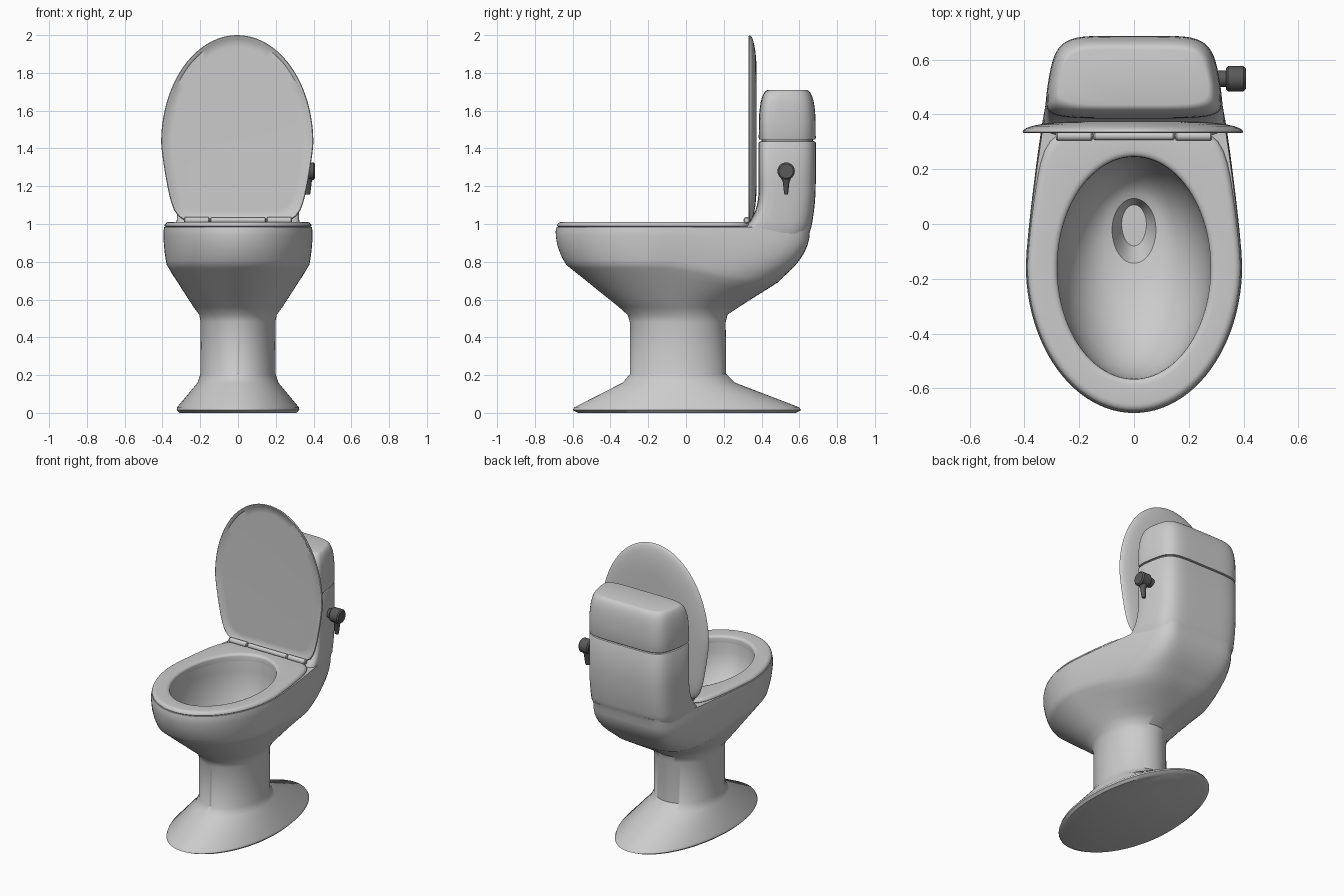
import bpy, bmesh, math
from mathutils import Vector

if "Cube" in bpy.data.objects:
    bpy.data.objects.remove(bpy.data.objects["Cube"])

N = 96


def material(name, v):
    m = bpy.data.materials.new(name)
    m.diffuse_color = (v, v, v, 1)
    m.use_nodes = True
    m.node_tree.nodes["Principled BSDF"].inputs["Base Color"].default_value = m.diffuse_color
    return m


ceramic = material("grey_ceramic", 0.6)
dark = material("dark_metal", 0.1)


def ring(zf, front, back, w, yc, nf=2, nb=2, taper=0.0, zb=None):
    """Egg outline: superellipse front and back halves, back half tapering."""
    zb = zf if zb is None else zb
    pts = []
    for i in range(N):
        a = 2 * math.pi * i / N
        c, s = math.cos(a), math.sin(a)
        n = nb if s > 0 else nf
        r = (abs(c) ** n + abs(s) ** n) ** (-1 / n)
        x, t = c * r * w, s * r
        y = yc + t * ((back - yc) if s > 0 else (yc - front))
        if t > 0:
            x *= 1 - taper * t ** 1.3
        k = min(1, max(0, (y + 0.15) / 0.55))
        k = k * k * (3 - 2 * k)
        pts.append(Vector((x, y, zf + (zb - zf) * k)))
    return pts


def loft(name, rings, mat, wrap=False):
    """Skin equal rings, cap or wrap the ends, and shade by angle."""
    bm = bmesh.new()
    vs = [[bm.verts.new(p) for p in r] for r in rings]
    pairs = list(zip(vs, vs[1:])) + ([(vs[-1], vs[0])] if wrap else [])
    for a, b in pairs:
        m = len(a)
        for i in range(m):
            j = (i + 1) % m
            bm.faces.new((a[i], a[j], b[j], b[i]))
    if not wrap:
        bm.faces.new(vs[0])
        bm.faces.new(vs[-1])
    bmesh.ops.recalc_face_normals(bm, faces=bm.faces)
    me = bpy.data.meshes.new(name)
    bm.to_mesh(me)
    bm.free()
    ob = bpy.data.objects.new(name, me)
    bpy.context.collection.objects.link(ob)
    me.materials.append(mat)
    bpy.ops.object.select_all(action='DESELECT')
    ob.select_set(True)
    bpy.context.view_layer.objects.active = ob
    bpy.ops.object.shade_smooth_by_angle(angle=math.radians(40))


def arc(n):
    """Sine and cosine over a quarter turn."""
    return [(math.sin(k / n * math.pi / 2), math.cos(k / n * math.pi / 2))
            for k in range(n + 1)]


# Foot and column
body = [ring(z, f, b, w, -0.03) for z, f, b, w in (
    (0, -0.57, 0.58, 0.31), (0.015, -0.60, 0.61, 0.325),
    (0.03, -0.59, 0.598, 0.322), (0.16, -0.335, 0.26, 0.214),
    (0.205, -0.297, 0.213, 0.199), (0.48, -0.297, 0.21, 0.198),
    (0.52, -0.31, 0.22, 0.205))]
# Flared underside of the bowl
for k in range(5):
    u = k / 4
    body.append(ring(0.56 + 0.205 * u, -0.355 - 0.255 * u, 0.28 + 0.205 * u,
                     0.235 + 0.131 * u, -0.06 - 0.08 * u, nb=2 + 2 * u,
                     taper=0.16 * u, zb=0.56 + 0.13 * u))
# Bowl side wall, rolling over to the rim
for k in range(8):
    u = k / 7
    s = 1 - (1 - u) ** 2
    body.append(ring(0.785 + 0.175 * u, -0.635 - 0.055 * s, 0.51 + 0.145 * s,
                     0.378 + 0.017 * s, -0.15, nb=4.5 + 5.5 * u,
                     taper=0.19 + 0.09 * u, zb=0.715 + 0.24 * u))
body.append(ring(0.985, -0.685, 0.664, 0.391, -0.15, nb=10, taper=0.28))
body.append(ring(0.985, -0.57, 0.25, 0.285, -0.16))
# Hollow inside of the bowl down to the drain
for s, q in arc(12)[:-1]:
    body.append(ring(0.95 - 0.36 * s, -0.08 - 0.485 * q, 0.07 + 0.175 * q,
                     0.05 + 0.23 * q, -0.16 * q))
body.append(ring(0.5, -0.08, 0.07, 0.045, 0))
loft("bowl_and_pedestal", body, ceramic)


# Cistern blending up out of the bowl
def tank(z, d, front=0.385, back=0.687, w=0.32):
    return ring(z, front + d, back - d, w - d, front + d + 0.08,
                nf=5, nb=6, taper=0.13)


cistern = [tank(0.85, 0, 0.30, 0.59, 0.30), tank(0.94, 0, 0.30, 0.642, 0.318)]
for k in range(9):
    v = 1 - k / 8
    cistern.append(tank(1.22 - 0.235 * v, 0, 0.385 - 0.07 * v ** 3,
                        0.687 - 0.023 * v ** 2, 0.32 + 0.007 * v ** 3))
cistern += [tank(1.43, 0), tank(1.437, 0.004), tank(1.439, 0.015),
            tank(1.46, 0.015)]
loft("cistern", cistern, ceramic)

# Cistern cover with a rounded crown
loft("cistern_cover", [tank(1.447, 0.015), tank(1.448, 0.002)] +
     [tank(1.455 + 0.255 * s ** 0.6, 0.05 * (1 - c)) for s, c in arc(9)],
     ceramic)


# Seat ring with rounded outer and inner edges
def seat(z, d):
    return ring(z, -0.685 + d, 0.345 - d, 0.391 - d, -0.15, nb=8, taper=0.16)


def seat_hole(z, d):
    return ring(z, -0.566 - d, 0.246 + d, 0.28 + d, -0.16)


loft("seat", [seat(0.982, 0.01)] +
     [seat(0.99 + 0.021 * s, 0.002 + 0.026 * (1 - c)) for s, c in arc(5)] +
     [seat_hole(0.995 + 0.016 * c, 0.024 * (1 - s)) for s, c in arc(4)] +
     [seat_hole(0.965, 0)], ceramic, wrap=True)


# Raised lid: egg outline stood upright, hollow front and domed back
def lid(y, d):
    r = ring(0, -0.57 + d, 0.42 - d, 0.403 - d, 0, nb=9, taper=0.18)
    return [Vector((p.x - 0.004, y, 1.43 - p.y)) for p in r]


loft("lid", [lid(0.342, 0.06), lid(0.341, 0.022), lid(0.334, 0.014),
             lid(0.332, 0.004)] +
     [lid(0.336 + 0.038 * s, 0.2 * (1 - c)) for s, c in arc(8)], ceramic)


# Round bars along x with softened ends (hinge barrels, flush knob)
def bar(name, x0, x1, r, soft, y, z, mat):
    stations = [(x0, r - soft), (x0 + soft, r), (x1 - soft, r), (x1, r - soft)]
    loft(name, [[Vector((x, y + q * math.cos(math.pi * i / 16),
                         z + q * math.sin(math.pi * i / 16)))
                 for i in range(32)] for x, q in stations], mat)


for name, x0, x1, r in (("hinge_left", -0.285, -0.152, 0.017),
                        ("hinge_middle", -0.147, 0.147, 0.015),
                        ("hinge_right", 0.152, 0.285, 0.017)):
    bar(name, x0, x1, r, 0.005, 0.321, 1.02, ceramic)

# Flush knob on its stem, with a hanging lever
bar("flush_stem", 0.29, 0.35, 0.03, 0.002, 0.53, 1.28, dark)
bar("flush_knob", 0.336, 0.408, 0.046, 0.008, 0.53, 1.28, dark)
lever = [(1.29, 0.027), (1.235, 0.024), (1.225, 0.018),
         (1.165, 0.011), (1.155, 0.008)]
loft("flush_lever",
     [[Vector((0.375 + (h * 0.6 + 0.009) * math.cos(a * math.pi / 12)
               - (1.29 - z) * 0.06,
               0.53 + h * math.sin(a * math.pi / 12), z)) for a in range(24)]
      for z, h in lever], dark)
